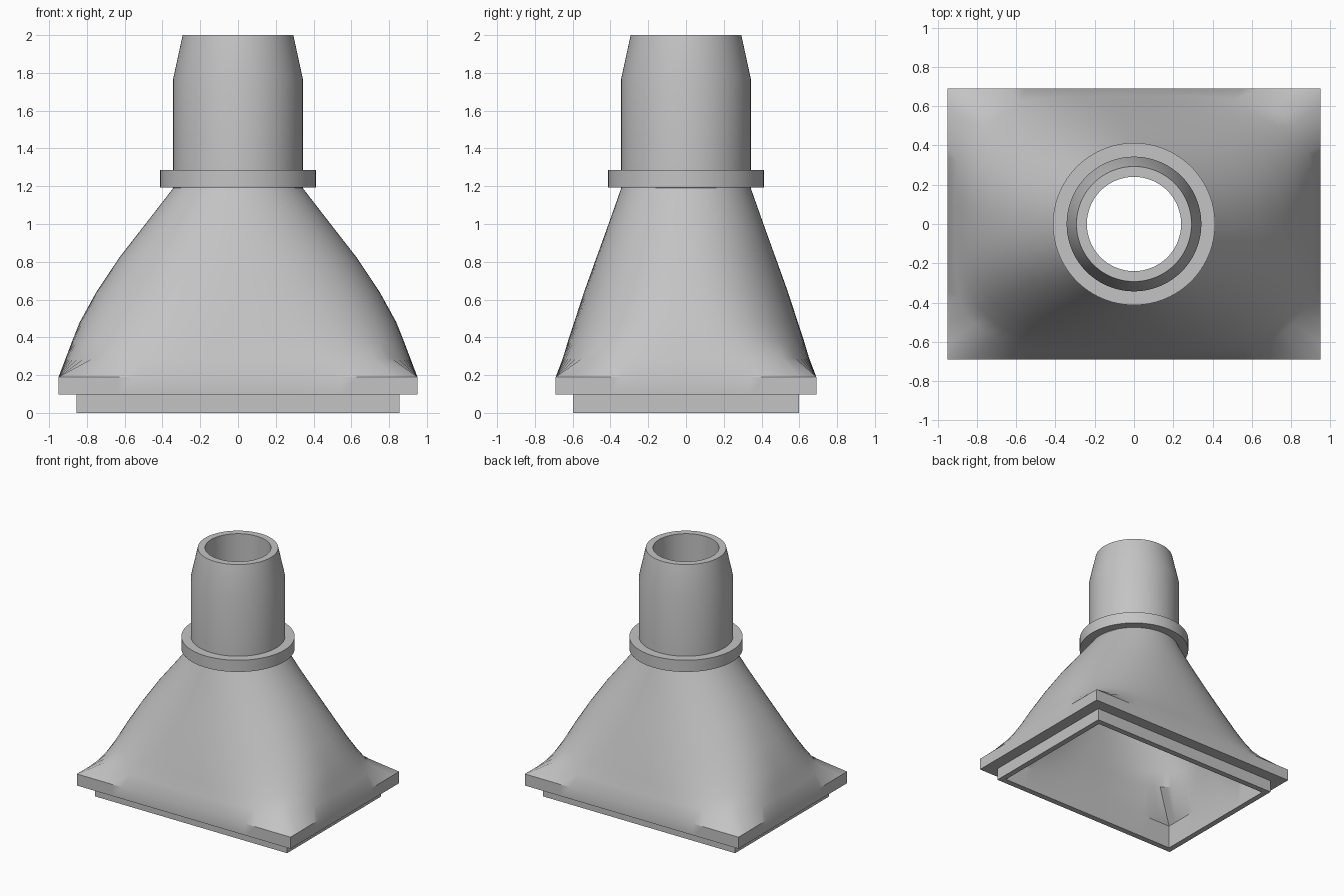
import bpy
import math

cube = bpy.data.objects.get("Cube")
if cube:
    bpy.data.objects.remove(cube, do_unlink=True)

SEGMENTS = 96
RECT = math.inf   # section exponent: RECT is a sharp rectangle, 2 is an ellipse

grey = bpy.data.materials.new("plain grey")
grey.use_nodes = True
grey.diffuse_color = (0.55, 0.55, 0.55, 1)
grey.node_tree.nodes["Principled BSDF"].inputs["Base Color"].default_value = grey.diffuse_color


def section(z, hx, hy, power):
    """One ring of points, from rectangle to ellipse by its exponent."""
    ring = []
    for i in range(SEGMENTS):
        a = math.tau * i / SEGMENTS
        c, s = math.cos(a), math.sin(a)
        if power == RECT:
            k = 1 / max(abs(c), abs(s))
        else:
            k = (abs(c) ** power + abs(s) ** power) ** (-1 / power)
        ring.append((hx * c * k, hy * s * k, z))
    return ring


def loft(name, sections):
    """Closed hollow body: sections run up the outside and down the inside."""
    verts = [p for sec in sections for p in section(*sec)]
    n, faces = len(sections), []
    for r in range(n):
        a, b = r * SEGMENTS, (r + 1) % n * SEGMENTS
        for i in range(SEGMENTS):
            j = (i + 1) % SEGMENTS
            faces.append((a + i, a + j, b + j, b + i))
    mesh = bpy.data.meshes.new(name)
    mesh.from_pydata(verts, [], faces)
    mesh.materials.append(grey)
    obj = bpy.data.objects.new(name, mesh)
    bpy.context.collection.objects.link(obj)
    bpy.ops.object.select_all(action='DESELECT')
    obj.select_set(True)
    bpy.context.view_layer.objects.active = obj
    bpy.ops.object.shade_smooth_by_angle(angle=math.radians(30))


def lathe(name, profile):
    loft(name, [(z, r, r, 2) for r, z in profile])


# Hood: rectangular lip and flange blending into a round neck
NECK, BORE = 0.343, 0.24
FLANGE_X, FLANGE_Y = 0.95, 0.69
LIP_X, LIP_Y = 0.855, 0.597
INNER_X, INNER_Y = 0.81, 0.55
blend = [
    (0.29, 0.912, 0.652, 4.0),
    (0.38, 0.878, 0.625, 3.2),
    (0.48, 0.838, 0.592, 2.75),
    (0.64, 0.75, 0.54, 2.4),
    (0.82, 0.63, 0.475, 2.2),
    (1.0, 0.49, 0.41, 2.08),
    (1.19, NECK, NECK, 2),
]


def inner(half, flange, opening):
    """Fit the outer half-width into the span from bore to bottom opening."""
    return BORE + (half - NECK) * (opening - BORE) / (flange - NECK)


outside = [
    (0, LIP_X, LIP_Y, RECT), (0.097, LIP_X, LIP_Y, RECT),
    (0.097, FLANGE_X, FLANGE_Y, RECT), (0.19, FLANGE_X, FLANGE_Y, RECT),
] + blend
inside = [(z, inner(hx, FLANGE_X, INNER_X), inner(hy, FLANGE_Y, INNER_Y), min(p, 2.9))
          for z, hx, hy, p in reversed(blend[1:])]
inside += [(0.19, INNER_X, INNER_Y, RECT), (0, INNER_X, INNER_Y, RECT)]
loft("hood", outside + inside)

# Collar ring around the neck
lathe("collar", [(0.413, 1.193), (0.413, 1.287), (0.3, 1.287), (0.3, 1.193)])

# Hollow pipe with a tapered end
lathe("pipe", [(NECK, 1.19), (NECK, 1.77), (0.293, 2), (BORE, 2), (BORE, 1.19)])
